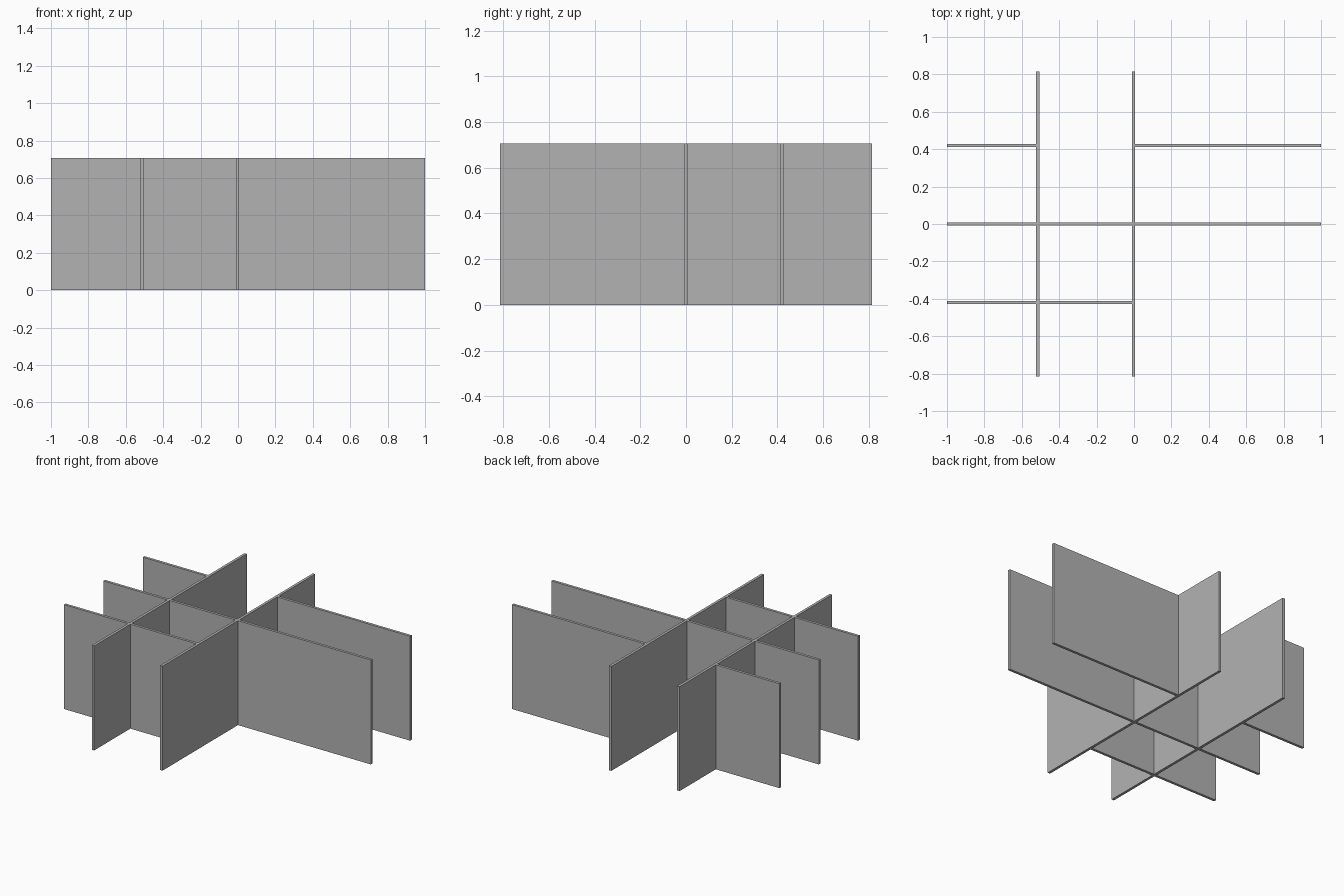
import bpy

HEIGHT = 0.706
THICK = 0.018
DEPTH = 0.815      # half length of the long dividers
LEFT_X, MID_X = -0.514, -0.003
ROW = 0.42

cube = bpy.data.objects.get("Cube")
if cube:
    bpy.data.objects.remove(cube, do_unlink=True)

# Single plain grey board material
GREY = (0.45, 0.45, 0.45, 1)
board = bpy.data.materials.new("grey board")
board.use_nodes = True
board.diffuse_color = GREY
shader = next(n for n in board.node_tree.nodes if n.type == 'BSDF_PRINCIPLED')
shader.inputs["Base Color"].default_value = GREY


def panel(name, x0, x1, y0, y1):
    """Upright board filling the given footprint."""
    bpy.ops.mesh.primitive_cube_add(
        size=1, location=((x0 + x1) / 2, (y0 + y1) / 2, HEIGHT / 2))
    obj = bpy.context.object
    obj.name = name
    obj.scale = (x1 - x0, y1 - y0, HEIGHT)
    bpy.ops.object.transform_apply(location=False, rotation=False, scale=True)
    obj.data.materials.append(board)


def cross_panel(name, x0, x1, y):
    panel(name, x0, x1, y - THICK / 2, y + THICK / 2)


# Long dividers running front to back
h = THICK / 2
for name, x in (("outer_long_divider", LEFT_X), ("middle_long_divider", MID_X)):
    panel(name, x - h, x + h, -DEPTH, DEPTH)

# Cross dividers butt against the long ones in three bays
outer = (-1, LEFT_X - h)
inner = (LEFT_X + h, MID_X - h)
wide = (MID_X + h, 1)
rows = (("front", -ROW, {"outer": outer, "inner": inner}),
        ("centre", 0, {"outer": outer, "inner": inner, "wide": wide}),
        ("back", ROW, {"outer": outer, "wide": wide}))
for row, y, bays in rows:
    for bay, (x0, x1) in bays.items():
        cross_panel(f"{row}_{bay}_cross_divider", x0, x1, y)
